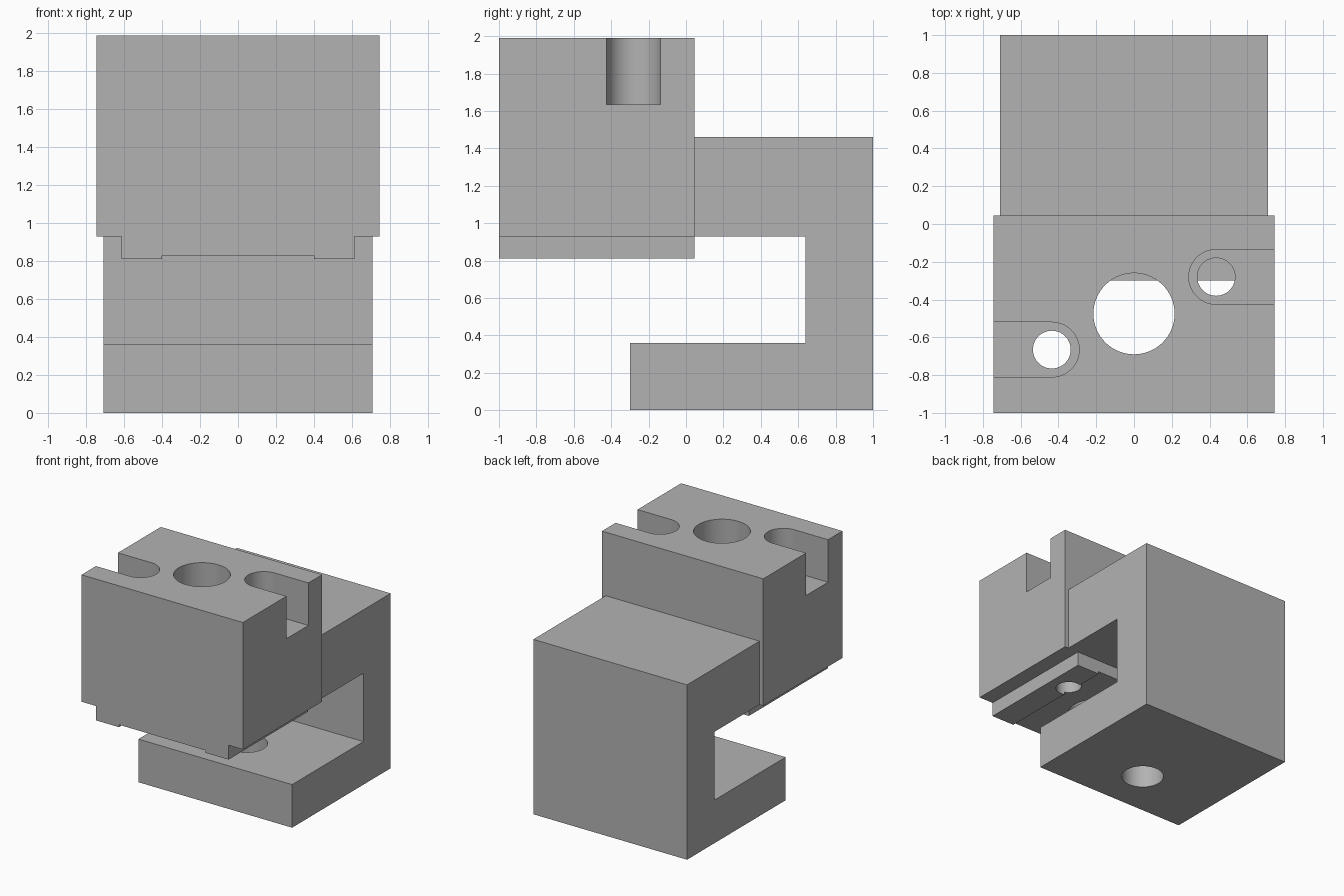
import bpy, bmesh, math

if "Cube" in bpy.data.objects:
    bpy.data.objects.remove(bpy.data.objects["Cube"])

grey = bpy.data.materials.new("plain_grey")
grey.diffuse_color = (0.45, 0.45, 0.45, 1.0)
grey.use_nodes = True
grey.node_tree.nodes["Principled BSDF"].inputs["Base Color"].default_value = grey.diffuse_color


def extrude_profile(name, points, place, start, end):
    """Extrude a closed 2D profile from start to end along one axis."""
    bm = bmesh.new()
    face = bm.faces.new([bm.verts.new(place(a, b, start)) for a, b in points])
    step = [e - s for s, e in zip(place(0, 0, start), place(0, 0, end))]
    new = bmesh.ops.extrude_face_region(bm, geom=[face], use_keep_orig=True)["geom"]
    bmesh.ops.translate(bm, vec=step,
                        verts=[g for g in new if isinstance(g, bmesh.types.BMVert)])
    bmesh.ops.recalc_face_normals(bm, faces=bm.faces[:])
    mesh = bpy.data.meshes.new(name)
    bm.to_mesh(mesh)
    bm.free()
    mesh.materials.append(grey)
    obj = bpy.data.objects.new(name, mesh)
    bpy.context.collection.objects.link(obj)
    return obj


def along_x(a, b, t): return (t, a, b)
def along_y(a, b, t): return (a, t, b)
def along_z(a, b, t): return (a, b, t)


def arc(cx, cy, r, start=0, sweep=360, n=64):
    count = n if sweep == 360 else n + 1
    return [(cx + r * math.cos(math.radians(start + sweep * i / n)),
             cy + r * math.sin(math.radians(start + sweep * i / n))) for i in range(count)]


def combine(target, other, operation):
    mod = target.modifiers.new(operation, 'BOOLEAN')
    mod.operation, mod.solver, mod.object = operation, 'EXACT', other
    bpy.context.view_layer.objects.active = target
    bpy.ops.object.modifier_apply(modifier=mod.name)
    bpy.data.objects.remove(other)


# Head block with stepped boss and shallow groove underneath
half = [(0.40, 0.83), (0.40, 0.81), (0.613, 0.81), (0.613, 0.93), (0.745, 0.93), (0.745, 1.99)]
profile = half + [(-x, z) for x, z in reversed(half)]
body = extrude_profile("clamp_body", profile, along_y, -1.0, 0.045)

# C-shaped arm
arm = extrude_profile("hook_arm", [
    (0.0, 1.46), (1.0, 1.46), (1.0, 0.0), (-0.3, 0.0), (-0.3, 0.36),
    (0.64, 0.36), (0.64, 0.93), (0.0, 0.93)], along_x, -0.71, 0.71)
combine(body, arm, 'UNION')

# Central bore in the head and bore in the lower lip
for name, x, y, r, z0, z1 in [("head_bore", 0, -0.475, 0.215, 0.7, 2.1),
                              ("lip_bore", 0, 0.105, 0.164, -0.1, 0.5)]:
    combine(body, extrude_profile(name, arc(x, y, r), along_z, z0, z1), 'DIFFERENCE')

# Open-sided slots with bolt holes through their floors
for side, y in [(1, -0.28), (-1, -0.665)]:
    x = side * 0.435
    slot = [(side * 0.9, y - side * 0.145), (side * 0.9, y + side * 0.145)]
    slot += arc(x, y, 0.145, 90 if side > 0 else -90, 180, 32)
    combine(body, extrude_profile("slot", slot, along_z, 1.635, 2.1), 'DIFFERENCE')
    combine(body, extrude_profile("bolt_hole", arc(x, y, 0.1), along_z, 0.7, 1.8), 'DIFFERENCE')

# Smooth bores, sharp edges
bpy.ops.object.select_all(action='DESELECT')
body.select_set(True)
bpy.context.view_layer.objects.active = body
bpy.ops.object.shade_smooth_by_angle(angle=math.radians(30))
